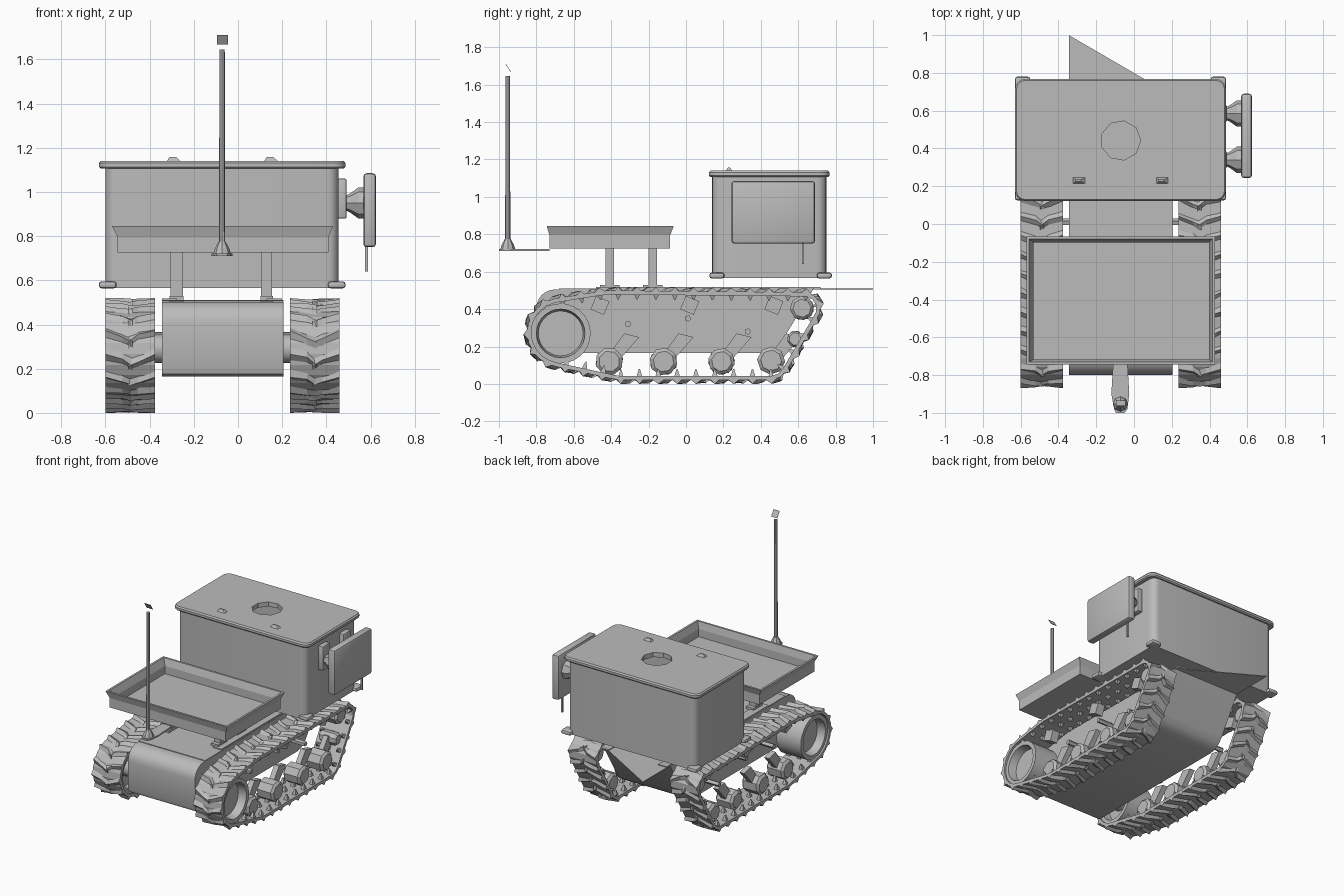
import bpy, bmesh, math, random
from mathutils import Vector
from mathutils.geometry import convex_hull_2d

random.seed(4)
if "Cube" in bpy.data.objects:
    bpy.data.objects.remove(bpy.data.objects["Cube"])

grey = bpy.data.materials.new("plain_grey")
grey.use_nodes = True
grey.diffuse_color = (0.5, 0.5, 0.5, 1)
grey.node_tree.nodes["Principled BSDF"].inputs["Base Color"].default_value = (0.5, 0.5, 0.5, 1)

MID = -0.07  # centre line of the vehicle


def finish(name, bm, smooth=False):
    bmesh.ops.recalc_face_normals(bm, faces=bm.faces)
    me = bpy.data.meshes.new(name)
    bm.to_mesh(me)
    bm.free()
    me.materials.append(grey)
    if smooth:
        for p in me.polygons:
            p.use_smooth = True
        me.set_sharp_from_angle(angle=math.radians(32))
    ob = bpy.data.objects.new(name, me)
    bpy.context.collection.objects.link(ob)
    return ob


def add_loft(bm, rings, start=True, end=True):
    rows = [[bm.verts.new(p) for p in r] for r in rings]
    n = len(rows[0])
    for a, b in zip(rows, rows[1:]):
        for i in range(n):
            j = (i + 1) % n
            bm.faces.new((a[i], a[j], b[j], b[i]))
    if start:
        bm.faces.new(rows[0][::-1])
    if end:
        bm.faces.new(rows[-1])


def loft(name, rings, start=True, end=True, smooth=False):
    bm = bmesh.new()
    add_loft(bm, rings, start, end)
    return finish(name, bm, smooth)


def rect(x0, x1, y0, y1, z):
    return [(x0, y0, z), (x1, y0, z), (x1, y1, z), (x0, y1, z)]


def round_rect(x0, x1, y0, y1, z, r, steps=5):
    pts = []
    for k, (cx, cy) in enumerate([(x1 - r, y1 - r), (x0 + r, y1 - r), (x0 + r, y0 + r), (x1 - r, y0 + r)]):
        for s in range(steps + 1):
            a = math.pi / 2 * (k + s / steps)
            pts.append((cx + r * math.cos(a), cy + r * math.sin(a), z))
    return pts


def box(name, x0, x1, y0, y1, z0, z1, bevel=0):
    bm = bmesh.new()
    add_loft(bm, [rect(x0, x1, y0, y1, z0), rect(x0, x1, y0, y1, z1)])
    if bevel:
        bmesh.ops.bevel(bm, geom=bm.edges[:], offset=bevel, segments=2, profile=0.5, affect='EDGES')
    return finish(name, bm, bool(bevel))


def disc(y, z, r, x, sides, turn=0.0):
    return [(x, y + r * math.cos(turn + math.tau * i / sides),
             z + r * math.sin(turn + math.tau * i / sides)) for i in range(sides)]


# Hull: side profile with a rounded nose and a rounded rise to the tail
nose = [(-0.70 + 0.1 * math.cos(a), 0.405 + 0.1 * math.sin(a))
        for a in [math.pi / 2 + math.pi / 2 * i / 6 for i in range(7)]]
belly = [(-0.8, 0.2), (-0.79, 0.175), (-0.765, 0.165), (0.4, 0.165), (0.45, 0.175),
         (0.49, 0.2), (0.52, 0.24), (0.68, 0.505)]
loft("hull", [[(x, y, z) for y, z in nose + belly] for x in (-0.345, 0.205)], smooth=True)
deck = [(-0.345, -0.68), (0.205, -0.68), (0.205, 0.68), (-0.345, 1.0)]
loft("deck_sheet", [[(x, y, z) for x, y in deck] for z in (0.506, 0.511)])
for side, x0, x1 in (("right", -0.345, -0.275), ("left", 0.13, 0.2)):
    box(side + "_deck_rail", x0, x1, -0.48, 0.72, 0.506, 0.517)

# Track path: a belt pulled tight round five circles, resampled evenly
circles = [(-0.665, 0.275, 0.185), (-0.42, 0.4, 0.1), (0.635, 0.405, 0.085), (0.45, 0.12, 0.1), (-0.35, 0.12, 0.1)]
cloud = [Vector((y + r * math.cos(i * math.tau / 48), z + r * math.sin(i * math.tau / 48)))
         for y, z, r in circles for i in range(48)]
hull_pts = [cloud[i] for i in convex_hull_2d(cloud)]
if sum(a.cross(b) for a, b in zip(hull_pts, hull_pts[1:] + hull_pts[:1])) < 0:
    hull_pts.reverse()
lengths = [(b - a).length for a, b in zip(hull_pts, hull_pts[1:] + hull_pts[:1])]
LINKS = 72
PITCH = sum(lengths) / LINKS


def on_path(link, x, h):
    """Point at a link number along the belt, raised h along the outward normal."""
    d = (link % LINKS) * PITCH
    for i, seg in enumerate(lengths):
        if d <= seg:
            break
        d -= seg
    a, b = hull_pts[i], hull_pts[(i + 1) % len(hull_pts)]
    t = (b - a).normalized()
    p = a + t * d + Vector((t.y, -t.x)) * h
    return (x, p.x, p.y)


HALF = 0.1125
for side, cx in (("right", MID - 0.4175), ("left", MID + 0.4175)):
    # Belt
    bm = bmesh.new()
    corners = [(-HALF, 0), (HALF, 0), (HALF, -0.022), (-HALF, -0.022)]
    loops = [[on_path(i, x, h) for x, h in corners] for i in range(LINKS)]
    add_loft(bm, loops + loops[:1], False, False)
    bmesh.ops.remove_doubles(bm, verts=bm.verts, dist=0.0005)
    finish(side + "_track_belt", bm).location.x = cx

    # Jagged chevron cleats
    bm = bmesh.new()
    for i in range(0, LINKS, 2):
        for s in (-1, 1):
            off = random.uniform(-0.25, 0.25)
            rows = []
            for x, shift in ((s * HALF, 0), (s * 0.035, 0.5 + off), (-s * 0.01, 1.0)):
                top = 0.02 if x == s * HALF else random.uniform(0.011, 0.02)
                w = random.uniform(0.35, 0.65)
                rows.append([on_path(i + shift - w, x, -0.003), on_path(i + shift, x, top),
                             on_path(i + shift + w, x, -0.003)])
            add_loft(bm, rows)
    finish(side + "_track_cleats", bm).location.x = cx

    # Guide teeth on the inside of the belt
    bm = bmesh.new()
    for i in range(0, LINKS, 2):
        tall = 0.06 if on_path(i, 0, 0)[2] < 0.1 else 0.047
        for x in (-0.085, 0, 0.085):
            base = [on_path(i + u, x + v, -0.02) for u, v in ((-.3, -.015), (.3, -.015), (.3, .015), (-.3, .015))]
            tip = [on_path(i + u, x + v, -tall) for u, v in ((-.06, -.005), (.06, -.005), (.06, .005), (-.06, .005))]
            add_loft(bm, [base, tip])
    finish(side + "_track_teeth", bm).location.x = cx

    # Front drum: dished on both faces
    dish = [(0.04, 0.12), (0.1, 0.13), (0.1, 0.16), (-0.1, 0.16), (-0.1, 0.13), (-0.04, 0.12)]
    loft(side + "_drive_drum", [disc(-0.67, 0.27, r, x, 28) for x, r in dish], smooth=True).location.x = cx
    inner = 1 if cx < MID else -1
    loft(side + "_drive_axle", [disc(-0.67, 0.29, 0.065, x * inner, 12) for x in (0.03, 0.16)],
         smooth=True).location.x = cx

    # Road wheels, rear idlers and return rollers
    wheels = [(-0.41, 0.12, 0.075), (-0.12, 0.12, 0.075), (0.19, 0.12, 0.072), (0.455, 0.125, 0.075),
              (0.62, 0.405, 0.065), (0.585, 0.24, 0.045)]
    bm = bmesh.new()
    for y, z, r in wheels:
        turn = random.random()
        add_loft(bm, [disc(y, z, q * r, x, 8, turn) for x, q in
                      ((-0.07, 0.75), (-0.055, 1), (0.055, 1), (0.07, 0.75))])
    for y in (-0.46, 0.02, 0.47):
        add_loft(bm, [disc(y, 0.42, 0.055, x, 4, 0.4) for x in (-0.03, 0.03)])
    for y, z in ((-0.31, 0.32), (0.01, 0.35), (0.33, 0.28)):
        add_loft(bm, [disc(y, z, 0.018, x, 5) for x in (-0.02, inner * 0.145)])
    finish(side + "_wheels", bm).location.x = cx

    # Swing arms
    bm = bmesh.new()
    for y, z, r in wheels[:4]:
        quad = [(y - 0.03, 0.12), (y + 0.02, 0.09), (y + 0.16, 0.25), (y + 0.08, 0.27)]
        add_loft(bm, [[(x, a, b) for a, b in quad] for x in (-0.02, 0.02)])
    finish(side + "_swing_arms", bm).location.x = cx

# Tray on four posts
for side, x0, x1 in (("right", -0.305, -0.25), ("left", 0.105, 0.155)):
    for end, y0 in (("front", -0.43), ("rear", -0.2)):
        box(f"{side}_{end}_post", x0, x1, y0, y0 + 0.045, 0.5, 0.735)
        box(f"{side}_{end}_post_foot", x0 - 0.004, x1 + 0.004, y0 - 0.03, y0 + 0.075, 0.505, 0.53)
loft("tray", [rect(-0.545, 0.41, -0.73, -0.085, 0.725), rect(-0.545, 0.41, -0.73, -0.085, 0.795),
              rect(-0.57, 0.43, -0.745, -0.065, 0.845), rect(-0.555, 0.415, -0.73, -0.08, 0.845),
              rect(-0.533, 0.398, -0.718, -0.097, 0.795), rect(-0.533, 0.398, -0.718, -0.097, 0.737)])

# Mast on a bracket with a small tilted flag above it
tongue = [(-0.11, -0.73), (-0.12, -0.9), (-0.105, -0.98), (-0.095, -1.0), (-0.05, -1.0),
          (-0.035, -0.98), (-0.025, -0.9), (-0.035, -0.73)]
loft("mast_bracket", [[(x, y, z) for x, y in tongue] for z in (0.711, 0.722)])


def ring(r, z):
    return [(-0.072 + r * math.cos(i * math.tau / 8), -0.953 + r * math.sin(i * math.tau / 8), z) for i in range(8)]


loft("mast_socket", [ring(0.04, 0.72), ring(0.032, 0.745), ring(0.016, 0.775)])
loft("mast", [ring(0.014, 0.73), ring(0.012, 1.645)])
loft("mast_flag", [[(x, y + d, z) for x, y, z in ((-0.096, -0.965, 1.71), (-0.046, -0.965, 1.71),
                                                 (-0.046, -0.938, 1.667), (-0.096, -0.938, 1.667))]
                   for d in (0, 0.003)])

# Rear cabinet: hollow body, lid with a round opening, corner guards
loft("cabinet", [round_rect(-0.6, 0.455, 0.14, 0.75, z, 0.05) for z in (0.565, 1.11)]
     + [round_rect(-0.585, 0.44, 0.155, 0.735, z, 0.04) for z in (1.11, 0.58)], smooth=True)
lid = loft("cabinet_lid", [round_rect(-0.63 + d, 0.487 - d, 0.122 + d, 0.768 - d, z, 0.055 - d)
                           for d, z in ((0.008, 1.106), (0, 1.114), (0, 1.13), (0.008, 1.14))], smooth=True)
hole = loft("opening_cutter", [[(-0.07 + 0.105 * math.cos(i * math.tau / 9), 0.442 + 0.105 * math.sin(i * math.tau / 9), z)
                                for i in range(9)] for z in (1.0, 1.3)])
hole.hide_render = True
cut = lid.modifiers.new("opening", 'BOOLEAN')
cut.object, cut.operation, cut.solver = hole, 'DIFFERENCE', 'EXACT'
bpy.context.view_layer.objects.active = lid
bpy.ops.object.modifier_apply(modifier=cut.name)
bpy.data.objects.remove(hole)
for side, x0 in (("right", -0.63), ("left", 0.407)):
    for end, y0 in (("front", 0.125), ("rear", 0.7)):
        box(f"{side}_{end}_corner_guard", x0, x0 + 0.08, y0, y0 + 0.08, 0.564, 0.595, 0.012)
for side, x in (("right", -0.29), ("left", 0.15)):
    loft(side + "_lid_catch", [rect(x - 0.035, x + 0.035, 0.21, 0.25, 1.135),
                               rect(x - 0.02, x + 0.01, 0.225, 0.235, 1.158)])

# Side screen with its two mounts and a hanging rod
box("screen", 0.567, 0.625, 0.243, 0.69, 0.75, 1.085, 0.016)
for end, y in (("front", 0.34), ("rear", 0.585)):
    box(end + "_mount_plate", 0.45, 0.492, y - 0.045, y + 0.045, 0.88, 1.06, 0.008)
    loft(end + "_mount_arm", [disc(y, 0.95, r, x, 8) for x, r in ((0.48, 0.03), (0.51, 0.045), (0.545, 0.07), (0.57, 0.07))])
box("screen_rod", 0.575, 0.588, 0.62, 0.63, 0.64, 0.77)
